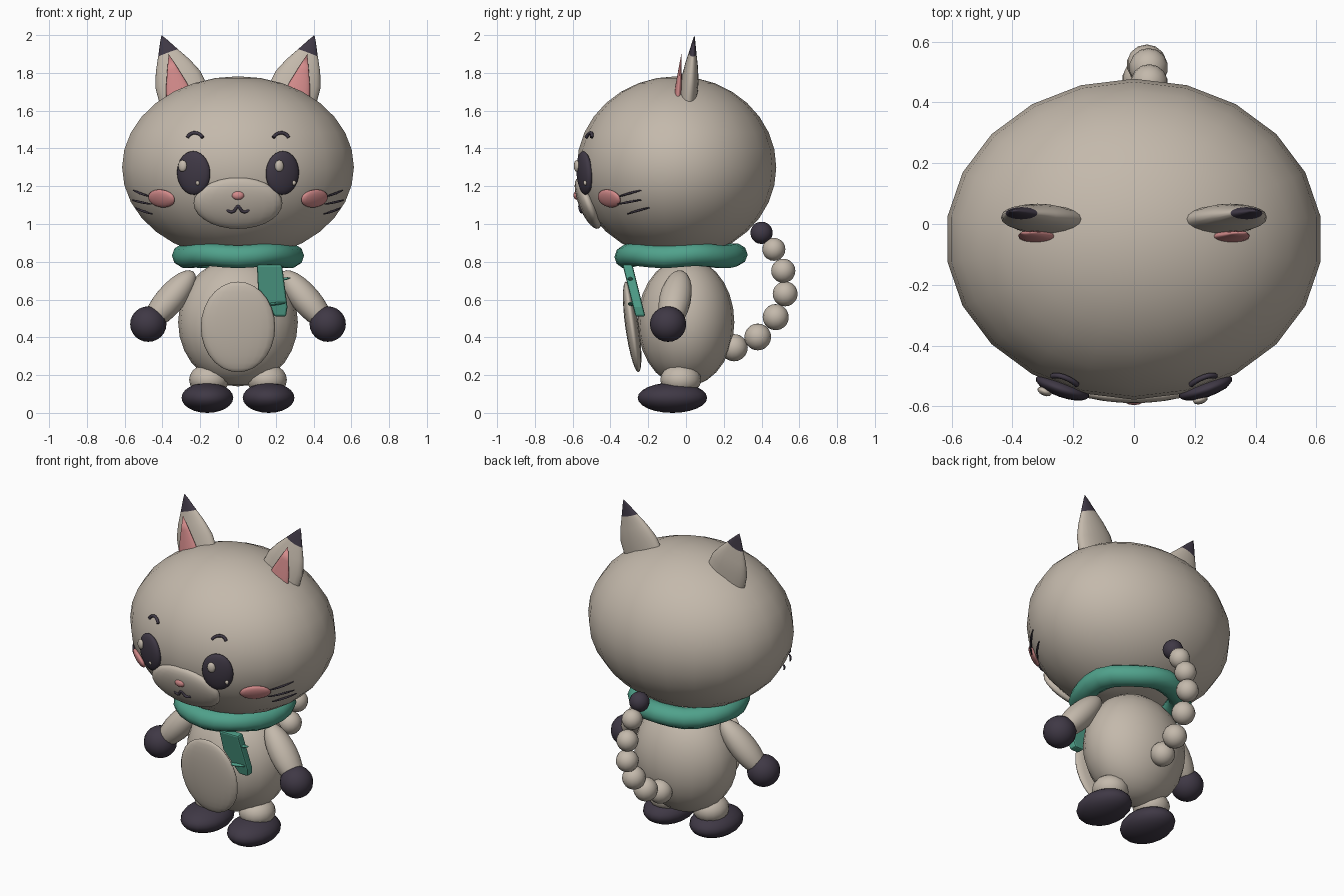
import bpy, bmesh, math
from mathutils import Vector, Matrix, Quaternion

if "Cube" in bpy.data.objects:
    bpy.data.objects.remove(bpy.data.objects["Cube"])


def material(name, rgb):
    m = bpy.data.materials.new(name)
    m.diffuse_color = (*rgb, 1)
    m.use_nodes = True
    m.node_tree.nodes["Principled BSDF"].inputs["Base Color"].default_value = m.diffuse_color
    return m


CREAM = material("cream fur", (0.55, 0.485, 0.41))
DARK = material("dark plum", (0.05, 0.04, 0.06))
TEAL = material("teal cloth", (0.08, 0.36, 0.26))
PINK = material("soft pink", (0.66, 0.26, 0.26))


def finish(name, bm, mats, smooth=True):
    mesh = bpy.data.meshes.new(name)
    bmesh.ops.recalc_face_normals(bm, faces=bm.faces)
    for f in bm.faces:
        f.smooth = smooth
    bm.to_mesh(mesh)
    bm.free()
    for m in mats:
        mesh.materials.append(m)
    ob = bpy.data.objects.new(name, mesh)
    bpy.context.collection.objects.link(ob)
    return ob


def ball(name, loc, size, mat, rot=Quaternion(), seg=20, rings=14):
    """Ellipsoid with the given radii."""
    bm = bmesh.new()
    bmesh.ops.create_uvsphere(bm, u_segments=seg, v_segments=rings, radius=1)
    bm.transform(Matrix.LocRotScale(Vector(loc), rot, Vector(size)))
    return finish(name, bm, [mat])


def stroke(name, pts, r, mat, taper=False):
    """Thin round line through points."""
    cu = bpy.data.curves.new(name, 'CURVE')
    cu.dimensions = '3D'
    cu.bevel_depth = r
    cu.bevel_resolution = 2
    cu.use_fill_caps = True
    sp = cu.splines.new('NURBS')
    sp.points.add(len(pts) - 1)
    for i, (p, q) in enumerate(zip(sp.points, pts)):
        p.co = (*q, 1)
        p.radius = 0.35 if taper and i in (0, len(pts) - 1) else 1
    sp.use_endpoint_u = True
    sp.order_u = 3
    sp.resolution_u = 6
    cu.materials.append(mat)
    ob = bpy.data.objects.new(name, cu)
    bpy.context.collection.objects.link(ob)


def spike(name, base, tip, profile, flat, mats, seg=20, dark_rings=0):
    """Flattened lathe from tip to base; profile holds (share of length, radius)."""
    base, tip = Vector(base), Vector(tip)
    z = (tip - base).normalized()
    x = Vector((0, 1, 0)).cross(z).normalized()
    y = z.cross(x)
    bm = bmesh.new()
    top = bm.verts.new(tip)
    prev = None
    for i, (t, r) in enumerate(profile):
        c = tip.lerp(base, t)
        ring = [bm.verts.new(c + x * r * math.cos(a) + y * r * flat * math.sin(a))
                for a in (2 * math.pi * k / seg for k in range(seg))]
        for k in range(seg):
            n = (k + 1) % seg
            f = bm.faces.new((top, ring[k], ring[n]) if prev is None
                             else (prev[k], ring[k], ring[n], prev[n]))
            f.material_index = 1 if i < dark_rings else 0
        prev = ring
    bm.faces.new(prev)
    ob = finish(name, bm, mats)
    bpy.context.view_layer.objects.active = ob
    ob.select_set(True)
    bpy.ops.object.shade_smooth_by_angle(angle=math.radians(60))
    ob.select_set(False)


# Head
HC, HR = Vector((0, -0.05, 1.30)), Vector((0.62, 0.528, 0.482))
ball("head", HC, HR, CREAM, seg=22, rings=16)


def on_head(x, z, lift=0.0):
    """Front point of the head and a rotation whose Y axis is the normal."""
    u, w = x / HR.x, (z - HC.z) / HR.z
    y = -math.sqrt(max(0, 1 - u * u - w * w))
    n = Vector((u / HR.x, y / HR.y, w / HR.z)).normalized()
    return Vector((x, HC.y + y * HR.y, z)) + n * lift, n.to_track_quat('Y', 'Z')


# Torso and belly patch
ball("body", (0, 0, 0.48), (0.317, 0.256, 0.34), CREAM)
ball("belly_patch", (0, -0.285, 0.455), (0.197, 0.036, 0.242), CREAM,
     Quaternion((1, 0, 0), math.radians(8)))

# Muzzle, nose and mouth
ball("muzzle", (0, -0.518, 1.11), (0.235, 0.05, 0.145), CREAM,
     Quaternion((1, 0, 0), math.radians(22)))
ball("nose", (0, -0.578, 1.152), (0.034, 0.018, 0.024), PINK, seg=12, rings=8)
stroke("mouth", [(x, y, z) for x, y, z in (
    (-0.068, -0.545, 1.1), (-0.06, -0.548, 1.07), (-0.022, -0.556, 1.06), (0, -0.566, 1.105),
    (0.022, -0.556, 1.06), (0.06, -0.548, 1.07), (0.068, -0.545, 1.1))], 0.008, DARK)

for s, side in ((-1, "left"), (1, "right")):
    # Ears with dark tips and pink insides
    spike(f"{side}_ear", (s * 0.285, 0.012, 1.675), (s * 0.405, 0.045, 2.0),
          ((0.08, 0.017), (0.29, 0.056), (0.5, 0.096), (0.72, 0.127), (1, 0.136)), 0.36,
          [CREAM, DARK], dark_rings=2)
    spike(f"{side}_inner_ear", (s * 0.315, -0.042, 1.69), (s * 0.367, -0.025, 1.9),
          ((0.4, 0.03), (0.8, 0.058), (1, 0.067)), 0.3, [PINK])

    # Eyes with two shine spots each
    p, q = on_head(s * 0.235, 1.27)
    ball(f"{side}_eye", p, (0.093, 0.032, 0.116), DARK, q)
    p, q = on_head(s * 0.245 - 0.036, 1.307, 0.033)
    ball(f"{side}_eye_shine", p, (0.025, 0.014, 0.031), CREAM, q, 12, 8)
    p, q = on_head(s * 0.246 + 0.04, 1.222, 0.026)
    ball(f"{side}_eye_glint", p, (0.011, 0.01, 0.013), CREAM, q, 10, 6)

    # Brows, cheeks and whiskers
    stroke(f"{side}_brow", [on_head(s * x, z, 0.006)[0] for x, z in (
        (0.186, 1.456), (0.2, 1.478), (0.25, 1.482), (0.266, 1.456))], 0.009, DARK)
    p, q = on_head(s * 0.405, 1.135)
    ball(f"{side}_cheek", p, (0.09, 0.02, 0.051), PINK, q, 16, 10)
    for i, (a, b) in enumerate((((0.465, -0.355, 1.145), (0.553, -0.238, 1.178)),
                                ((0.46, -0.36, 1.105), (0.56, -0.238, 1.127)),
                                ((0.455, -0.31, 1.053), (0.545, -0.195, 1.086)))):
        a, b = (Vector((s * v[0], v[1], v[2])) for v in (a, b))
        mid = (a + b) / 2 + Vector((s * 0.012, -0.012, 0))
        stroke(f"{side}_whisker_{i + 1}", [a, mid, b], 0.009, DARK, True)

    # Arms and paws
    d = Vector((s * 0.22, -0.055, -0.26))
    ball(f"{side}_arm", (s * 0.36, -0.058, 0.6), (0.085, 0.078, 0.195), CREAM,
         d.to_track_quat('Z', 'Y'), 16, 12)
    ball(f"{side}_paw", (s * 0.475, -0.095, 0.47), (0.096, 0.096, 0.094), DARK, seg=16, rings=12)

    # Legs and feet
    ball(f"{side}_leg", (s * 0.153, -0.028, 0.175), (0.106, 0.108, 0.085), CREAM, seg=16, rings=10)
    ball(f"{side}_foot", (s * 0.162, -0.072, 0.08), (0.139, 0.184, 0.08), DARK, seg=18, rings=12)

# Scarf ring with a gently wavy tube
bm = bmesh.new()
N, M = 24, 10
rows = []
for i in range(N):
    a = 2 * math.pi * i / N
    wob = 0.006 * math.sin(5 * a)
    rows.append([bm.verts.new((
        (0.28 + (0.07 + wob) * math.cos(b)) * math.cos(a),
        -0.032 + (0.283 + (0.07 + wob) * math.cos(b)) * math.sin(a),
        0.832 + wob + 0.063 * math.sin(b)))
        for b in (2 * math.pi * j / M for j in range(M))])
for i in range(N):
    for j in range(M):
        r, t, k = rows[i], rows[(i + 1) % N], (j + 1) % M
        bm.faces.new((r[j], t[j], t[k], r[k]))
finish("scarf", bm, [TEAL])

# Hanging scarf end: an extruded outline that leans back toward the body
bm = bmesh.new()
outline = ((0.1, 0.785), (0.106, 0.655), (0.175, 0.54), (0.195, 0.51),
           (0.254, 0.51), (0.262, 0.56), (0.233, 0.785))
front, back = ([bm.verts.new((x, -0.31 + (0.785 - z) * 0.25 + o, z)) for x, z in outline]
               for o in (-0.026, 0.026))
bm.faces.new(front)
bm.faces.new(back)
for i in range(len(outline)):
    k = (i + 1) % len(outline)
    bm.faces.new((front[i], front[k], back[k], back[i]))
end = finish("scarf_end", bm, [TEAL], False)
bev = end.modifiers.new("soft edges", 'BEVEL')
bev.width = 0.01
bev.segments = 2

# Loose threads on the scarf end
ball("thread_low", (0.19, -0.288, 0.577), (0.066, 0.02, 0.008), TEAL,
     Quaternion((0, 1, 0), -0.1), 10, 8)
ball("thread_high", (0.235, -0.295, 0.708), (0.046, 0.015, 0.008), TEAL,
     Quaternion((0, 1, 0), -0.15), 10, 8)

# Beaded tail with a dark end
tail = ((0.0, 0.255, 0.345, 0.072), (0.015, 0.38, 0.402, 0.071), (0.03, 0.475, 0.507, 0.069),
        (0.042, 0.525, 0.63, 0.066), (0.048, 0.515, 0.752, 0.064), (0.05, 0.465, 0.866, 0.061),
        (0.045, 0.4, 0.953, 0.059))
for i, (x, y, z, r) in enumerate(tail):
    ball(f"tail_{i + 1}", (x, y, z), (r, r, r), DARK if i == 6 else CREAM, seg=14, rings=10)
